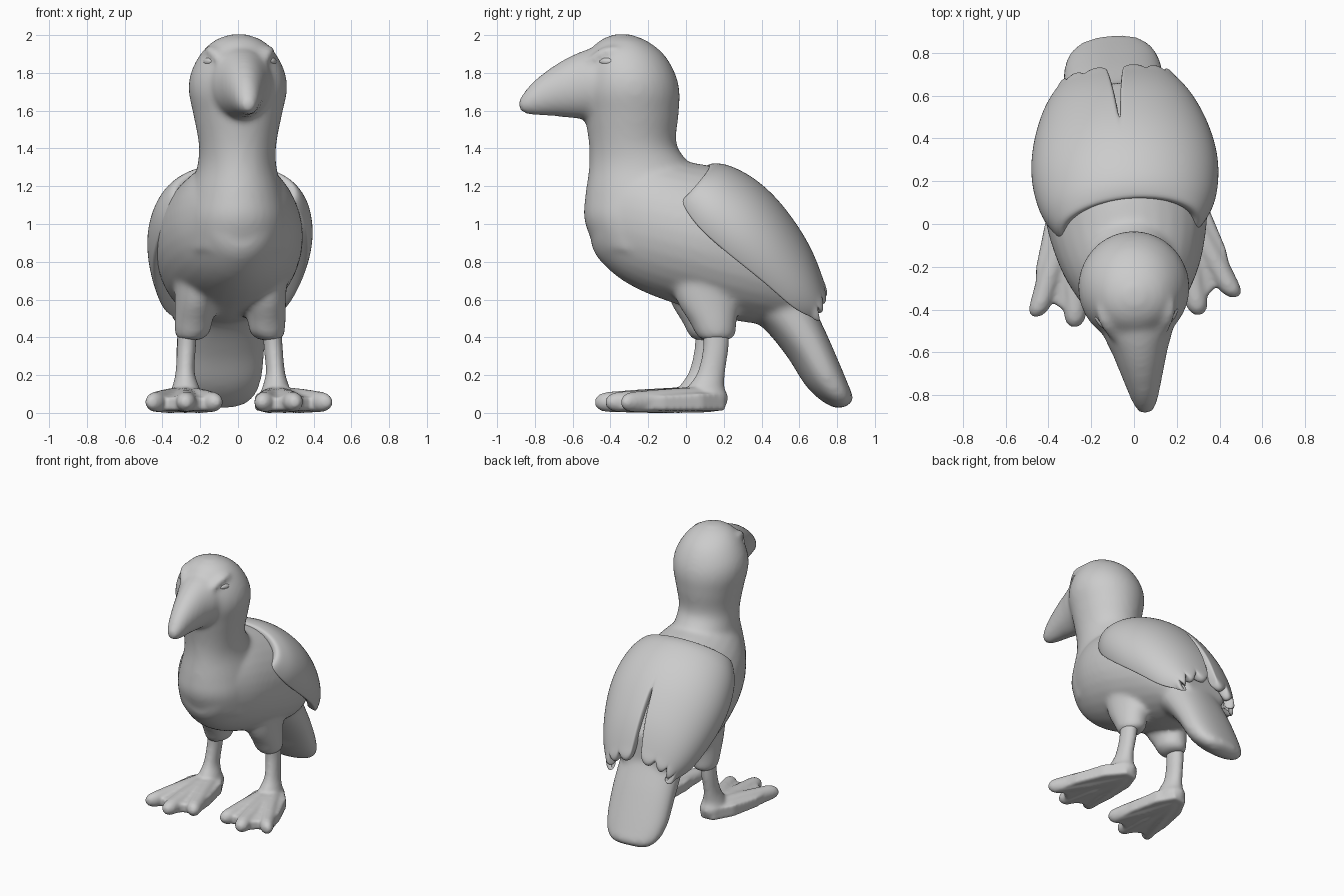
import bpy, bmesh, math
from mathutils import Vector

if "Cube" in bpy.data.objects:
    bpy.data.objects.remove(bpy.data.objects["Cube"])

# The bird is symmetric, then turned slightly about z
TURN, SHIFT = math.radians(5.6), (-0.03, 0, 0)


def catmull(rows, steps):
    """Smoothly interpolate rows of numbers."""
    out = []
    n = len(rows)
    for i in range(n - 1):
        a, b, c, d = rows[max(i - 1, 0)], rows[i], rows[i + 1], rows[min(i + 2, n - 1)]
        for k in range(steps):
            t = k / steps
            out.append([0.5 * (2 * q + (r - p) * t + (2 * p - 5 * q + 4 * r - s) * t * t
                               + (3 * q - p - 3 * r + s) * t ** 3)
                        for p, q, r, s in zip(a, b, c, d)])
    out.append(list(rows[-1]))
    return out


def loft(bm, sections, side=1, power=1.0, steps=5, seg=32):
    """Sections: (y0, z0, y1, z1, half width, x): an ellipse through two side-view points."""
    rows = [tuple(s) + (0,) * (6 - len(s)) for s in sections]
    rings = []
    for y0, z0, y1, z1, w, x in catmull(rows, steps):
        ring = []
        for k in range(seg):
            a = 2 * math.pi * k / seg
            c = math.copysign(abs(math.cos(a)) ** power, math.cos(a))
            s = math.copysign(abs(math.sin(a)) ** power, math.sin(a))
            ring.append(bm.verts.new((side * x + w * c, (y0 + y1) / 2 + s * (y1 - y0) / 2,
                                      (z0 + z1) / 2 + s * (z1 - z0) / 2)))
        rings.append(ring)
    for r, q in zip(rings, rings[1:]):
        for k in range(seg):
            j = (k + 1) % seg
            bm.faces.new((r[k], r[j], q[j], q[k]))
    bm.faces.new(rings[0])
    bm.faces.new(rings[-1])


def finish(bm, name, fix=True):
    if fix:
        bmesh.ops.recalc_face_normals(bm, faces=bm.faces)
    me = bpy.data.meshes.new(name)
    bm.to_mesh(me)
    bm.free()
    me.shade_smooth()
    ob = bpy.data.objects.new(name, me)
    bpy.context.collection.objects.link(ob)
    ob.rotation_euler.z = TURN
    ob.location = SHIFT
    return ob


def fuse(ob, voxel, smooth):
    """Blend overlapping lofts into one smooth skin."""
    m = ob.modifiers.new("fuse", 'REMESH')
    m.mode, m.voxel_size, m.use_smooth_shade = 'VOXEL', voxel, True
    m = ob.modifiers.new("soften", 'SMOOTH')
    m.factor, m.iterations = 0.5, smooth


# Body: head and neck, beak, trunk, tail, thighs
bm = bmesh.new()
loft(bm, [(-.38, 2.005, -.30, 2.005, .04), (-.46, 1.97, -.21, 1.97, .13),
          (-.52, 1.9, -.12, 1.9, .20), (-.55, 1.8, -.06, 1.8, .25),
          (-.56, 1.7, -.035, 1.7, .26), (-.54, 1.58, -.04, 1.58, .235),
          (-.515, 1.42, -.05, 1.42, .205), (-.515, 1.3, .03, 1.3, .21),
          (-.535, 1.15, .1, 1.15, .25), (-.54, 1.02, .1, 1.02, .27), (-.48, .86, .1, .86, .27)])
loft(bm, [(-.38, 1.93, -.38, 1.57, .17), (-.5, 1.93, -.5, 1.555, .165),
          (-.6, 1.895, -.6, 1.56, .13), (-.7, 1.84, -.7, 1.57, .1),
          (-.8, 1.765, -.8, 1.575, .07), (-.86, 1.70, -.86, 1.585, .048),
          (-.893, 1.65, -.893, 1.61, .02)])
loft(bm, [(-.50, 1.15, -.50, .88, .1), (-.46, 1.25, -.46, .81, .17),
          (-.35, 1.34, -.35, .71, .25), (-.2, 1.36, -.2, .63, .325),
          (0, 1.33, 0, .56, .375), (.2, 1.285, .2, .5, .385),
          (.4, 1.15, .4, .47, .355), (.55, .98, .55, .46, .28), (.66, .79, .66, .52, .2)])
loft(bm, [(.58, .8, .27, .52, .22), (.66, .60, .40, .46, .23), (.74, .43, .535, .305, .235),
          (.81, .27, .635, .15, .23), (.86, .15, .715, .07, .205),
          (.885, .085, .785, .03, .155), (.875, .05, .825, .025, .09)], power=.9)
for s in (1, -1):
    loft(bm, [(-.12, .8, .3, .8, .12, .18), (-.07, .6, .27, .6, .11, .185),
              (.0, .48, .25, .48, .1, .195), (.03, .42, .245, .42, .09, .2),
              (.06, .385, .22, .385, .06, .215)], side=s)
    # Brow ridges over the eyes
    loft(bm, [(-.53, 1.88, -.53, 1.83, .025, .11), (-.46, 1.935, -.46, 1.885, .03, .145),
              (-.38, 1.94, -.38, 1.90, .02, .17)], side=s, seg=12)
fuse(finish(bm, "body"), .016, 13)

# Eyes
bm = bmesh.new()
for s in (1, -1):
    loft(bm, [(-.475, 1.865, -.475, 1.855, .008, .154), (-.455, 1.88, -.455, 1.84, .022, .159),
              (-.425, 1.88, -.425, 1.84, .022, .173), (-.405, 1.865, -.405, 1.855, .008, .182)],
         side=s, seg=16)
finish(bm, "eyes")

# Wings: curved shells from back centre line to lower edge, with scalloped feather ends
stations = [(.11, 1.315, -.07, 1.13, .325, .0), (.2, 1.32, .02, .98, .405, .0),
            (.35, 1.25, .2, .82, .44, .0), (.5, 1.115, .38, .68, .415, .0),
            (.64, .915, .53, .555, .355, .04), (.71, .755, .62, .51, .295, .09),
            (.735, .675, .65, .50, .265, .13)]
COLS, LOW = 32, 1.95
rows = catmull(stations, 2)
bm = bmesh.new()
grid = []
for i, (ty, tz, ly, lz, w, t0) in enumerate(rows):
    line = []
    for c in range(COLS + 1):
        u = c / COLS
        th = max(t0, 0) + (LOW - max(t0, 0)) * u
        f = (1 - math.cos(th)) / (1 - math.cos(LOW))
        p = Vector((w * math.sin(th), ty + f * (ly - ty), tz + f * (lz - tz)))
        if i == len(rows) - 1:
            p += Vector((-.1, .45, -.85)) * .06 * abs(math.sin(4 * math.pi * u)) ** .6
        line.append(bm.verts.new(p))
    grid.append(line)
for a, b in zip(grid, grid[1:]):
    for c in range(COLS):
        bm.faces.new((a[c], a[c + 1], b[c + 1], b[c]))
wings = finish(bm, "wings", fix=False)
wings.location.x += .012
m = wings.modifiers.new("pair", 'MIRROR')
m.merge_threshold = .004
m = wings.modifiers.new("thickness", 'SOLIDIFY')
m.thickness, m.offset = .07, -1
m = wings.modifiers.new("round", 'SUBSURF')
m.levels = m.render_levels = 2

# Legs with webbed feet: shin, three toes and a domed web each
web = [(.19, .18, .10), (.29, .18, .10), (.38, .05, .10), (.445, -.16, .09),
       (.465, -.33, .085), (.385, -.33, .08), (.29, -.41, .085), (.20, -.345, .08),
       (.115, -.34, .085), (.105, -.16, .09), (.13, .05, .10)]
bm = bmesh.new()
for s in (1, -1):
    loft(bm, [(.06, .52, .21, .52, .05, .22), (.07, .36, .205, .36, .05, .23),
              (.04, .22, .185, .22, .05, .24), (-.01, .14, .18, .14, .07, .24),
              (-.04, .08, .20, .08, .09, .24), (.0, .02, .18, .02, .08, .24)], side=s)
    for tx, ty in ((.125, -.385), (.29, -.455), (.465, -.39)):
        toe = []
        for f, r in ((-.1, .03), (0, .065), (.4, .066), (.75, .058), (.93, .049), (1, .02)):
            x, y = .24 + f * (tx - .24), .13 + f * (ty - .13)
            mid = .072 - .016 * max(f, 0)
            toe.append((y, mid + r, y, mid - r, r, x))
        loft(bm, toe, side=s, seg=20)
    top = [bm.verts.new((s * x, y, z)) for x, y, z in web]
    low = [bm.verts.new((s * x, y, .012)) for x, y, z in web]
    peak = bm.verts.new((s * .26, -.05, .135))
    base = bm.verts.new((s * .26, -.05, .008))
    for k in range(len(web)):
        j = (k + 1) % len(web)
        bm.faces.new((top[k], low[k], low[j], top[j]))
        bm.faces.new((top[k], top[j], peak))
        bm.faces.new((low[j], low[k], base))
fuse(finish(bm, "legs_and_webbed_feet"), .011, 7)
